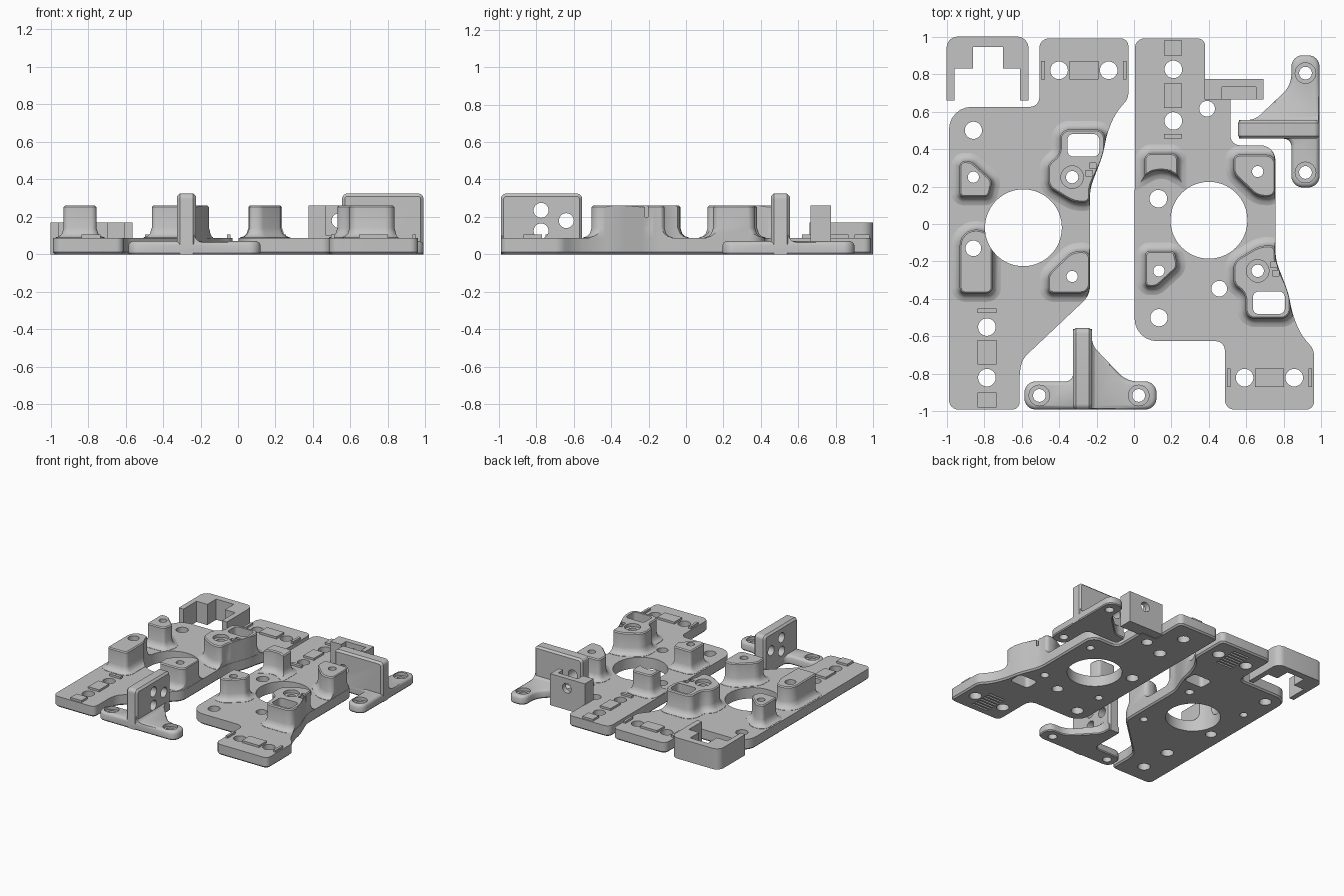
import bpy, bmesh, math
from mathutils import Vector, Matrix

if "Cube" in bpy.data.objects:
    bpy.data.objects.remove(bpy.data.objects["Cube"])

grey = bpy.data.materials.new("plain grey")
grey.use_nodes = True
COLOUR = (0.55, 0.55, 0.55, 1)
grey.diffuse_color = COLOUR
grey.node_tree.nodes["Principled BSDF"].inputs["Base Color"].default_value = COLOUR


def rounded(corners, steps=6):
    """Outline from (x, y, rounding length) corners."""
    out, n = [], len(corners)
    for i, c in enumerate(corners):
        p = Vector(c[:2])
        if len(c) < 3:
            out.append(p)
            continue
        a = Vector(corners[i - 1][:2]) - p
        b = Vector(corners[(i + 1) % n][:2]) - p
        d = min(c[2], 0.48 * a.length, 0.48 * b.length)
        a, b = a.normalized(), b.normalized()
        w = math.sin(a.angle(b) / 2)
        for k in range(steps + 1):
            t = k / steps
            u, v, s = (1 - t) ** 2, 2 * t * (1 - t) * w, t * t
            out.append((u * (p + a * d) + v * p + s * (p + b * d)) / (u + v + s))
    return out


def circle(x, y, r, n=28):
    return [Vector((x + r * math.cos(k * math.tau / n), y + r * math.sin(k * math.tau / n))) for k in range(n)]


def rect(x0, x1, y0, y1):
    return rounded([(x0, y0), (x1, y0), (x1, y1), (x0, y1)])


def loft(name, pts, profile, matrix=None):
    """Stack offset copies of an outline; profile holds (z, outward offset)."""
    n = len(pts)
    if sum(pts[i - 1].cross(pts[i]) for i in range(n)) < 0:
        pts = pts[::-1]
    normals = []
    for i in range(n):
        e, f = (pts[i] - pts[i - 1]).normalized(), (pts[(i + 1) % n] - pts[i]).normalized()
        m = Vector((e.y + f.y, -e.x - f.x))
        normals.append(m * 2 / max(m.length_squared, 0.5))
    bm = bmesh.new()
    rings = [[bm.verts.new((*(p + q * o), z)) for p, q in zip(pts, normals)] for z, o in profile]
    bm.faces.new(rings[0][::-1])
    bm.faces.new(rings[-1])
    for lo, hi in zip(rings, rings[1:]):
        for i in range(n):
            bm.faces.new((lo[i - 1], lo[i], hi[i], hi[i - 1]))
    if matrix:
        bm.transform(matrix)
    bmesh.ops.recalc_face_normals(bm, faces=bm.faces)
    mesh = bpy.data.meshes.new(name)
    bm.to_mesh(mesh)
    bm.free()
    mesh.materials.append(grey)
    ob = bpy.data.objects.new(name, mesh)
    bpy.context.collection.objects.link(ob)
    return ob


def slab(pts, z0, z1, matrix=None):
    return loft("helper", pts, [(z0, 0), (z1, 0)], matrix)


def combine(ob, steps):
    """Apply (operation, object) booleans in order and drop the helpers."""
    for op, other in steps:
        m = ob.modifiers.new(op, 'BOOLEAN')
        m.operation, m.object, m.solver = op, other, 'EXACT'
    deps = bpy.context.evaluated_depsgraph_get()
    deps.update()
    mesh = bpy.data.meshes.new_from_object(ob.evaluated_get(deps))
    ob.modifiers.clear()
    ob.data = mesh
    for other in {o for _, o in steps}:
        bpy.data.objects.remove(other)


def finish(ob):
    bpy.ops.object.select_all(action='DESELECT')
    ob.select_set(True)
    bpy.context.view_layer.objects.active = ob
    bpy.ops.object.shade_smooth_by_angle(angle=math.radians(35))


def cut(pts, z0=-0.1, z1=0.5, matrix=None):
    return ('DIFFERENCE', slab(pts, z0, z1, matrix))


TOP, POST = 0.088, 0.26
POST_PROFILE = [(0.04, 0.045), (0.09, 0.045), (0.096, 0.025), (0.11, 0.01),
                (0.14, 0), (POST - 0.008, 0), (POST, -0.008)]

# Features shared by both plates; the second plate flips them front to back
shared_edge = [(-0.987, 0.625, 0.12), (-0.505, 0.625, 0.05), (-0.505, 0.99, 0.05), (-0.03, 0.99, 0.04),
               (-0.03, 0.67, 0.03), (-0.1, 0.59, 0.06), (-0.145, 0.48, 0.05), (-0.165, 0.37, 0.05),
               (-0.235, 0.19, 0.05)]
shared_posts = [
    [(-0.93, 0.335, 0.025), (-0.87, 0.335, 0.02), (-0.755, 0.23, 0.025), (-0.775, 0.145, 0.02), (-0.93, 0.145, 0.02)],
    [(-0.46, -0.37, 0.03), (-0.235, -0.37, 0.05), (-0.235, -0.145, 0.04), (-0.33, -0.145, 0.04), (-0.46, -0.27, 0.03)],
    [(-0.395, 0.505, 0.05), (-0.155, 0.505, 0.05), (-0.155, 0.37, 0.04), (-0.235, 0.2, 0.03), (-0.235, 0.115, 0.03),
     (-0.32, 0.115, 0.04), (-0.46, 0.2, 0.04), (-0.46, 0.32, 0.03), (-0.395, 0.37, 0.05)]]
shared_holes = [(-0.857, 0.5, 0.046), (-0.857, 0.25, 0.03), (-0.33, -0.28, 0.03), (-0.33, 0.25, 0.033),
                (-0.4, 0.82, 0.047), (-0.135, 0.82, 0.047), (-0.59, -0.02, 0.205)]
shared_ridges = [(-0.495, -0.475), (-0.345, -0.19), (-0.06, -0.04)]


def plate(name, place, end, posts, holes, ridges, notches, extra=()):
    edge = rounded([place(c) for c in shared_edge] + end)
    body = loft(name, edge, [(0, -0.012), (0.012, 0), (TOP, 0)])
    steps = []
    # Posts with flared feet, trimmed just inside the plate edge
    for corners in [[place(c) for c in p] for p in shared_posts] + posts:
        post = loft("post", rounded(corners), POST_PROFILE)
        trim = loft("helper", edge, [(-0.1, -0.002), (0.5, -0.002)])
        combine(post, [('INTERSECT', trim)])
        steps.append(('UNION', post))
    # Raised clamp ridges
    for x0, x1 in shared_ridges:
        a, b = place((x0, 0.77)), place((x1, 0.87))
        ridges = ridges + [(a[0], b[0], min(a[1], b[1]), max(a[1], b[1]))]
    steps += [('UNION', slab(rect(*r), 0.05, 0.105)) for r in ridges]
    steps += list(extra)
    # Screw holes, centre opening, counterbore and slot
    for h in [place(h) for h in shared_holes] + holes:
        steps.append(cut(circle(*h, n=64 if h[2] > 0.1 else 28)))
    ring = place((-0.33, 0.25, 0.06))
    steps.append(cut(circle(*ring), 0.235, 0.5))
    slot = [place(c) for c in [(-0.355, 0.36, 0.03), (-0.185, 0.36, 0.03), (-0.185, 0.48, 0.03), (-0.355, 0.48, 0.03)]]
    steps.append(cut(rounded(slot)))
    for x, y in notches:
        steps.append(cut(rect(x - 0.018, x + 0.018, y - 0.015, y + 0.015), 0.2, 0.5))
    # Toothed belt grooves underneath
    for k in range(7):
        x, y = place((-0.27, 0.73 + k * 0.032))
        steps.append(cut(rect(x - 0.075, x + 0.075, y - 0.008, y + 0.008), -0.1, 0.02))
    combine(body, steps)
    finish(body)


def flipped(c):
    return (c[0] + 0.99, -c[1], *c[2:])


plate("left_plate", tuple,
      [(-0.235, -0.38, 0.05), (-0.595, -0.72, 0.05), (-0.61, -0.79, 0.03), (-0.61, -0.99, 0.04), (-0.987, -0.99, 0.05)],
      [[(-0.93, -0.03, 0.085), (-0.755, -0.03, 0.085), (-0.755, -0.37, 0.03), (-0.93, -0.37, 0.03)]],
      [(-0.857, -0.13, 0.042), (-0.785, -0.55, 0.047), (-0.785, -0.82, 0.047)],
      [(-0.835, -0.735, -0.98, -0.9), (-0.835, -0.735, -0.75, -0.62), (-0.835, -0.735, -0.475, -0.45)],
      [(-0.22, 0.31), (-0.24, 0.27)])

# Tall belt clip that stands on the right plate
clip = [('UNION', slab(rect(0.375, 0.69, 0.665, 0.775), 0.002, POST)),
        cut(rect(0.47, 0.65, 0.6, 0.73), 0.1, 0.5),
        cut(circle(0.54, -0.18, 0.04), 0.7, 0.85, Matrix.Rotation(-math.pi / 2, 4, 'X'))]
plate("right_plate", flipped,
      [(0.755, 0.42, 0.08), (0.515, 0.42, 0.05), (0.515, 0.71), (0.38, 0.71),
       (0.38, 0.99, 0.04), (0.005, 0.99, 0.05)],
      [[(0.055, 0.38, 0.04), (0.235, 0.38, 0.04), (0.235, 0.255), (0.19, 0.28), (0.145, 0.287),
        (0.1, 0.28), (0.055, 0.255)]],
      [(0.13, 0.135, 0.047), (0.39, 0.615, 0.042), (0.455, -0.345, 0.042), (0.21, 0.825, 0.047), (0.21, 0.55, 0.047)],
      [(0.16, 0.255, 0.9, 0.98), (0.16, 0.255, 0.62, 0.75), (0.16, 0.255, 0.455, 0.48)],
      [(0.746, -0.217), (0.757, -0.262)], clip)


# Angle brackets: footed base, upright wall, concave fillet, holes
def bracket(name, matrix, wall_holes):
    foot = rounded([(-0.585, -0.99, 0.06), (0.12, -0.99, 0.06), (0.12, -0.84, 0.06), (-0.04, -0.84, 0.06),
                    (-0.225, -0.645, 0.04), (-0.225, -0.56), (-0.325, -0.56), (-0.325, -0.84, 0.04),
                    (-0.585, -0.84, 0.06)])
    base = loft(name, foot, [(0, -0.006), (0.008, 0), (0.05, 0), (0.063, -0.007), (0.07, -0.02)])
    stand = Matrix(((0, 0, 1, 0), (1, 0, 0, 0), (0, 1, 0, 0), (0, 0, 0, 1)))
    wall = loft("wall", rounded([(-0.99, 0), (-0.555, 0), (-0.555, 0.325, 0.03), (-0.99, 0.325, 0.03)]),
                [(-0.325, -0.015), (-0.31, 0), (-0.24, 0), (-0.225, -0.015)], stand)
    lie = Matrix(((1, 0, 0, 0), (0, 0, 1, 0), (0, 1, 0, 0), (0, 0, 0, 1)))
    fillet = slab(rounded([(-0.28, 0.03), (-0.13, 0.03), (-0.13, 0.062), (-0.235, 0.065, 0.095), (-0.235, 0.17),
                           (-0.28, 0.17)]), -0.985, -0.6, lie)
    combine(fillet, [('INTERSECT', slab(foot, -0.1, 0.5))])
    steps = [('UNION', wall), ('UNION', fillet)]
    for x in (-0.505, 0.025):
        steps += [cut(circle(x, -0.915, 0.034)), cut(circle(x, -0.915, 0.055), 0.045, 0.5)]
    for y, z in wall_holes:
        steps.append(cut(circle(y, z, 0.04), -0.5, 0.1, stand))
    combine(base, steps)
    base.data.transform(matrix)
    finish(base)


bracket("front_bracket", Matrix(), [(-0.775, 0.235), (-0.775, 0.125), (-0.64, 0.18)])
bracket("side_bracket", Matrix.Translation((0, 0.78, 0)) @ Matrix.Rotation(math.pi / 2, 4, 'Z'), [(-0.64, 0.18)])

# Stepped U-shaped cover
finish(loft("stepped_cover", rounded([
    (-1, 0.66), (-0.957, 0.66), (-0.957, 0.83), (-0.86, 0.83), (-0.86, 0.945), (-0.7, 0.945), (-0.7, 0.83),
    (-0.607, 0.83), (-0.607, 0.66), (-0.563, 0.66), (-0.563, 1, 0.06), (-1, 1, 0.06)]), [(0, 0), (0.17, 0)]))
